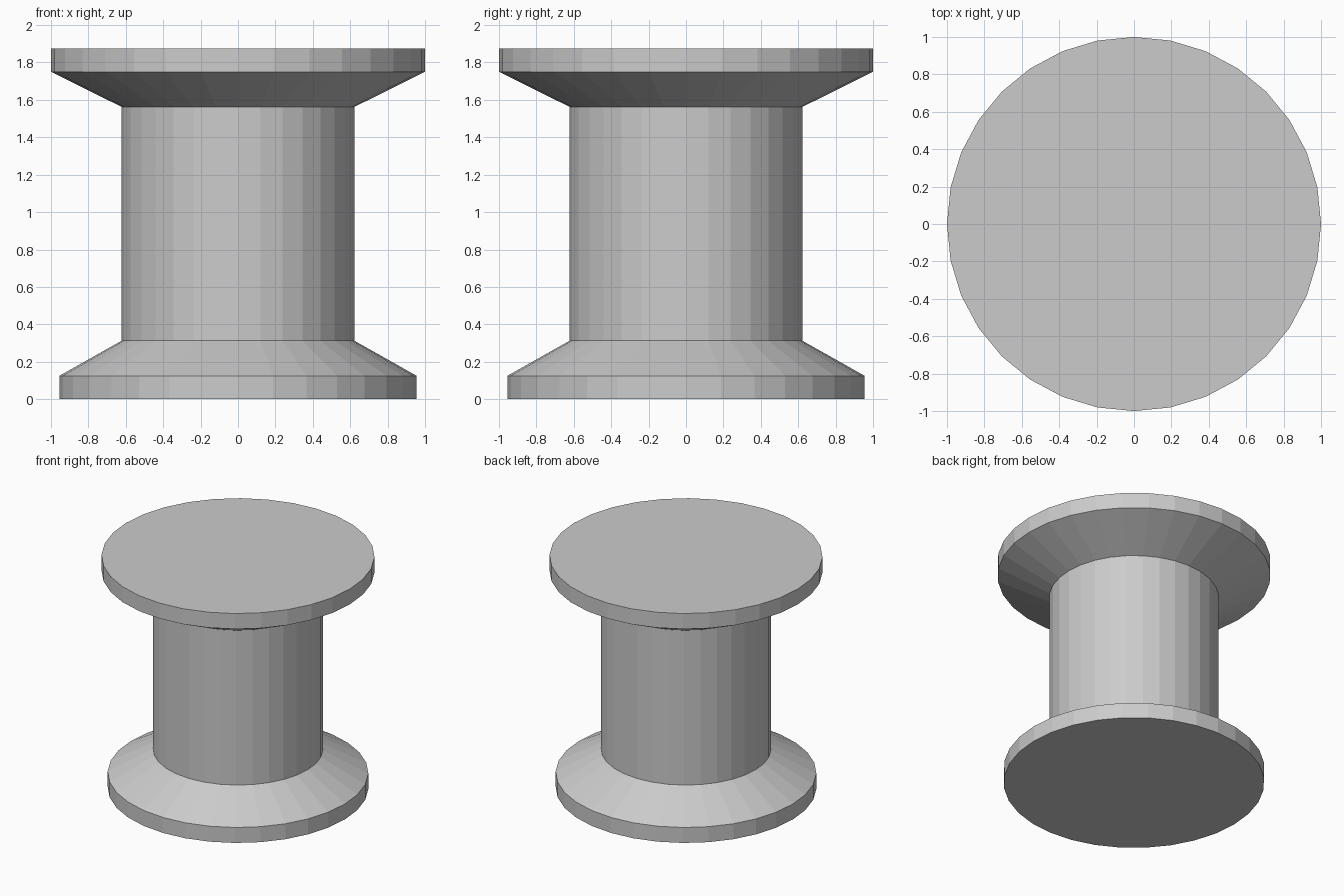
import bpy, bmesh
from math import cos, sin, tau

if "Cube" in bpy.data.objects:
    bpy.data.objects.remove(bpy.data.objects["Cube"])

SIDES = 32

# Spool profile as (radius, height): base flange, taper, shaft, taper, top flange
PROFILE = [(0.955, 0.0), (0.955, 0.125), (0.622, 0.3125),
           (0.622, 1.5625), (1.0, 1.75), (1.0, 1.875)]


def lathe(name, profile, sides):
    """Revolve a profile around z into a closed, flat-shaded solid."""
    bm = bmesh.new()
    rings = [[bm.verts.new((r * cos(tau * i / sides), r * sin(tau * i / sides), z))
              for i in range(sides)] for r, z in profile]
    for low, high in zip(rings, rings[1:]):
        for i in range(sides):
            j = (i + 1) % sides
            bm.faces.new((low[i], low[j], high[j], high[i]))
    # Flat end caps
    bm.faces.new(rings[0][::-1])
    bm.faces.new(rings[-1])
    mesh = bpy.data.meshes.new(name)
    bm.to_mesh(mesh)
    bm.free()
    obj = bpy.data.objects.new(name, mesh)
    bpy.context.collection.objects.link(obj)
    return obj


lathe("spool", PROFILE, SIDES)
